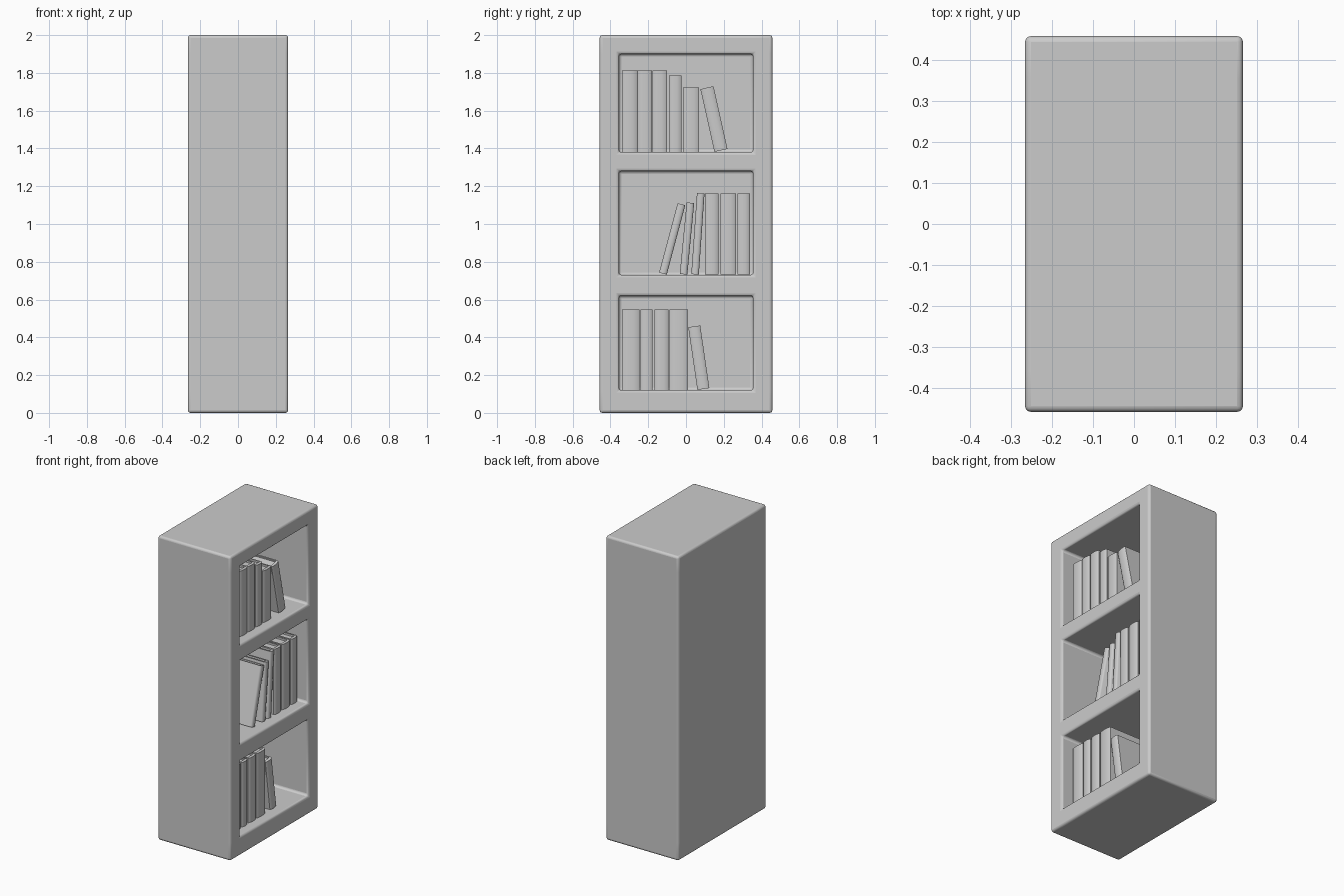
import bpy, bmesh, math
from mathutils import Matrix

cube = bpy.data.objects.get("Cube")
if cube:
    bpy.data.objects.remove(cube)

grey = bpy.data.materials.new("plain grey")
grey.use_nodes = True
grey.diffuse_color = (0.6, 0.6, 0.6, 1)
grey.node_tree.nodes["Principled BSDF"].inputs["Base Color"].default_value = (0.6, 0.6, 0.6, 1)


def finish(bm, name, smooth):
    bmesh.ops.recalc_face_normals(bm, faces=bm.faces)
    mesh = bpy.data.meshes.new(name)
    bm.to_mesh(mesh)
    bm.free()
    obj = bpy.data.objects.new(name, mesh)
    bpy.context.collection.objects.link(obj)
    mesh.materials.append(grey)
    bpy.ops.object.select_all(action='DESELECT')
    obj.select_set(True)
    bpy.context.view_layer.objects.active = obj
    bpy.ops.object.shade_smooth_by_angle(angle=math.radians(smooth))
    return obj


# Case: a grid on the open side, thickened, with the three bays pushed in
HALF_X, BAY_DEPTH = 0.265, 0.48
cols = [-0.457, -0.355, 0.355, 0.457]
rows = [0, 0.12, 0.62, 0.73, 1.28, 1.38, 1.90, 2]
bm = bmesh.new()
grid = [[bm.verts.new((HALF_X, y, z)) for y in cols] for z in rows]
bays = []
for r in range(len(rows) - 1):
    for c in range(len(cols) - 1):
        face = bm.faces.new((grid[r][c], grid[r][c + 1], grid[r + 1][c + 1], grid[r + 1][c]))
        if c == 1 and r % 2:
            bays.append(face)
back = bmesh.ops.extrude_face_region(bm, geom=bm.faces[:], use_keep_orig=True)["geom"]
bmesh.ops.translate(bm, vec=(-2 * HALF_X, 0, 0),
                    verts=[g for g in back if isinstance(g, bmesh.types.BMVert)])
bmesh.ops.recalc_face_normals(bm, faces=bm.faces)
for face in bmesh.ops.extrude_discrete_faces(bm, faces=bays)["faces"]:
    rim = face.verts[:]
    bmesh.ops.translate(bm, verts=rim, vec=(-BAY_DEPTH, 0, 0))
case = finish(bm, "bookcase", 40)
bevel = case.modifiers.new("soft edges", 'BEVEL')
bevel.width, bevel.segments = 0.014, 3


# Books: wrap-round cover with a bowed spine, and a recessed page block
def book(name, y, z, width, height, tilt=0.0, front=0.20, depth=0.32):
    h, t, lip = width / 2, 0.008, 0.012
    spine = [(0.01 * math.cos(a) - 0.01, h * math.sin(a))
             for a in (math.radians(d) for d in (-90, -50, -17, 17, 50, 90))]
    outline = spine + [(-depth, h), (-depth, h - t), (-0.02, h - t),
                       (-0.02, t - h), (-depth, t - h), (-depth, -h)]
    bm = bmesh.new()
    base = bm.faces.new([bm.verts.new((px, py, 0)) for px, py in outline])
    top = bmesh.ops.extrude_face_region(bm, geom=[base], use_keep_orig=True)["geom"]
    bmesh.ops.translate(bm, vec=(0, 0, height),
                        verts=[g for g in top if isinstance(g, bmesh.types.BMVert)])
    pages = (Matrix.Translation((-0.01 - depth / 2, 0, height / 2))
             @ Matrix.Diagonal((depth - 0.02, width - 2 * t, height - 2 * lip, 1)))
    bmesh.ops.create_cube(bm, size=1, matrix=pages)
    obj = finish(bm, name, 45)
    obj.location = (front, y, z)
    obj.rotation_euler.x = math.radians(tilt)


# Each shelf: floor height, then (centre y, width, height, lean in degrees)
shelves = {
    "top": (1.382, [(-0.299, 0.082, 0.43, 0), (-0.218, 0.076, 0.43, 0), (-0.139, 0.078, 0.43, 0),
                    (-0.057, 0.066, 0.405, 0), (0.027, 0.086, 0.34, 0), (0.185, 0.071, 0.34, 12.6)]),
    "middle": (0.732, [(-0.122, 0.042, 0.38, -14.9), (-0.013, 0.04, 0.38, -5.5),
                       (0.048, 0.04, 0.43, -4), (0.136, 0.072, 0.43, 0),
                       (0.223, 0.082, 0.43, 0), (0.305, 0.066, 0.43, 0)]),
    "bottom": (0.122, [(-0.293, 0.094, 0.425, 0), (-0.209, 0.064, 0.425, 0),
                       (-0.129, 0.074, 0.425, 0), (-0.038, 0.097, 0.425, 0),
                       (0.092, 0.064, 0.335, 8.3)]),
}
for shelf, (floor, row) in shelves.items():
    for i, (y, width, height, tilt) in enumerate(row, 1):
        lift = width / 2 * math.sin(math.radians(abs(tilt)))
        book(f"{shelf}_book_{i}", y, floor + lift, width, height, tilt)
